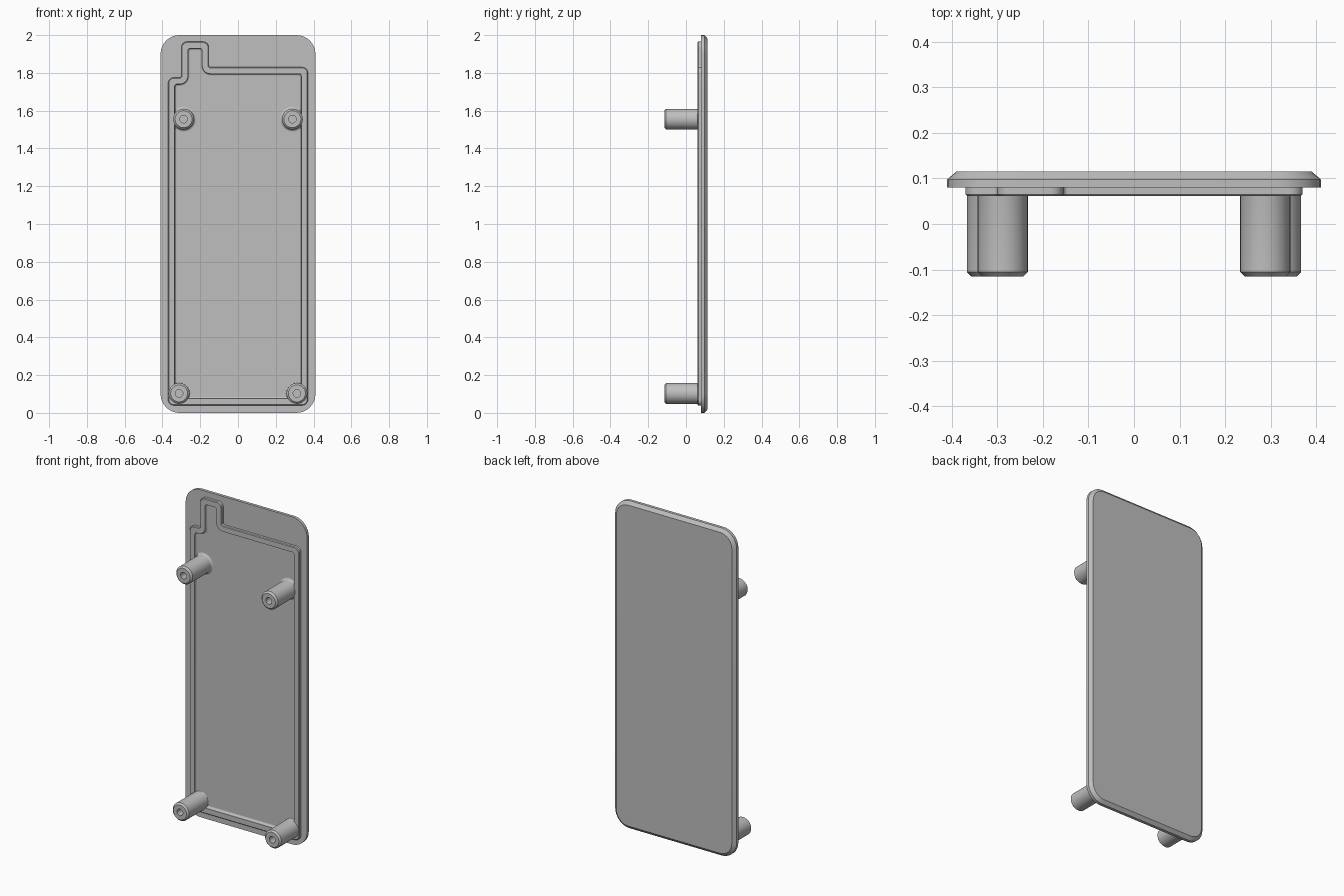
import bpy, bmesh, math
from mathutils import Vector

if "Cube" in bpy.data.objects:
    bpy.data.objects.remove(bpy.data.objects["Cube"])

grey = bpy.data.materials.new("plain grey")
grey.use_nodes = True
colour = (0.52, 0.52, 0.52, 1)
grey.diffuse_color = colour
grey.node_tree.nodes["Principled BSDF"].inputs["Base Color"].default_value = colour

FACE, RIM, BACK, TIP = 0.08, 0.061, 0.115, -0.115


def outline(corners, inset, convex, concave, steps=8):
    """Inset a counter-clockwise (x, z) polygon and round its corners."""
    points = []
    for i, corner in enumerate(corners):
        p = Vector(corner)
        a = (p - Vector(corners[i - 1])).normalized()
        b = (Vector(corners[(i + 1) % len(corners)]) - p).normalized()
        turn = a.x * b.y - a.y * b.x
        p += (b - a) * inset * turn
        r = max(convex - inset, 0.012) if turn > 0 else concave + inset
        centre = p + (b - a) * r
        for k in range(steps + 1):
            t = k / steps * math.pi / 2
            points.append(centre - b * r * math.cos(t) + a * r * math.sin(t))
    return points


def make_object(name, bm):
    bmesh.ops.recalc_face_normals(bm, faces=bm.faces)
    mesh = bpy.data.meshes.new(name)
    bm.to_mesh(mesh)
    bm.free()
    mesh.materials.append(grey)
    obj = bpy.data.objects.new(name, mesh)
    bpy.context.collection.objects.link(obj)
    bpy.ops.object.select_all(action="DESELECT")
    obj.select_set(True)
    bpy.context.view_layer.objects.active = obj
    bpy.ops.object.shade_smooth_by_angle(angle=math.radians(30))
    return obj


def loft(name, corners, sections, convex, concave, closed):
    """Skin a list of (inset, y) sections of one outline."""
    bm = bmesh.new()
    rings = [[bm.verts.new((p.x, y, p.y)) for p in outline(corners, d, convex, concave)]
             for d, y in sections]
    pairs = list(zip(rings, rings[1:]))
    if closed:
        pairs.append((rings[-1], rings[0]))
    else:
        bm.faces.new(rings[0])
        bm.faces.new(rings[-1])
    for r, s in pairs:
        for i in range(len(r)):
            j = (i + 1) % len(r)
            bm.faces.new((r[i], r[j], s[j], s[i]))
    return make_object(name, bm)


def fillet(start, y, size, steps=4):
    """Quarter-round section points running from a wall into the plate face."""
    return [(start + size * (1 - math.cos(t)), y - size * (1 - math.sin(t)))
            for t in (k / steps * math.pi / 2 for k in range(steps + 1))]


# Cover plate with a chamfered back edge
loft("cover_plate", [(-0.41, 0), (0.41, 0), (0.41, 2), (-0.41, 2)],
     [(0, FACE), (0, 0.098), (0.02, BACK)], 0.1, 0, False)

# Raised rim with a stepped channel at the top
rim_corners = [(-0.37, 0.04), (0.37, 0.04), (0.37, 1.83), (-0.155, 1.83),
               (-0.155, 1.965), (-0.30, 1.965), (-0.30, 1.775), (-0.37, 1.775)]
sections = [(0, FACE + 0.005), (0, RIM + 0.004), (0.004, RIM), (0.035, RIM)]
sections += fillet(0.035, FACE, 0.01) + [(0.045, FACE + 0.005)]
loft("raised_rim", rim_corners, sections, 0.03, 0.01, True)


# Hollow screw posts, turned about the depth axis
def post(name, x, z, flare):
    profile = [(0, 0), (0.02, 0), (0.02, TIP), (0.045, TIP), (0.055, TIP + 0.01)]
    profile += fillet(0.055, FACE, flare)
    profile += [(0.055 + flare, FACE + 0.005), (0, FACE + 0.005)]
    bm = bmesh.new()
    verts = [bm.verts.new((r, y, 0)) for r, y in profile]
    edges = [bm.edges.new(e) for e in zip(verts, verts[1:])]
    bmesh.ops.spin(bm, geom=verts + edges, cent=(0, 0, 0), axis=(0, 1, 0),
                   angle=math.tau, steps=40, use_duplicate=False)
    bmesh.ops.remove_doubles(bm, verts=bm.verts, dist=0.0001)
    make_object(name, bm).location = (x, 0, z)


for side, s in (("left", 1), ("right", -1)):
    post("upper_post_" + side, s * 0.288, 1.555, 0.012)
    post("lower_post_" + side, s * 0.312, 0.103, 0.004)
